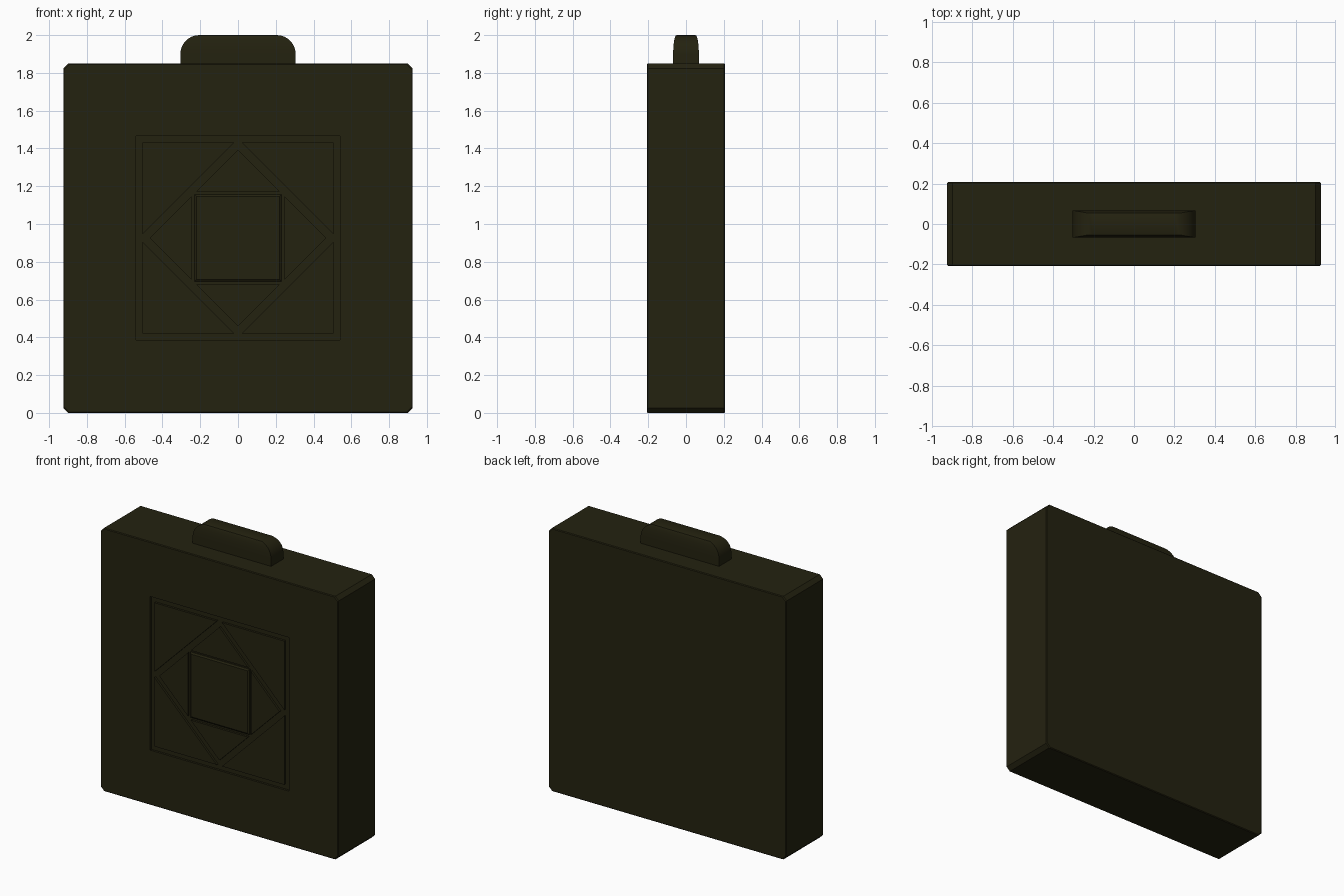
import bpy, bmesh, math

if "Cube" in bpy.data.objects:
    bpy.data.objects.remove(bpy.data.objects["Cube"])

MAT = bpy.data.materials.new("dark olive")
MAT.diffuse_color = (0.0175, 0.0160, 0.0050, 1)
MAT.use_nodes = True
MAT.node_tree.nodes["Principled BSDF"].inputs["Base Color"].default_value = MAT.diffuse_color

HX, HY, H = 0.925, 0.207, 1.85      # body half width, half depth, height
CZ = 0.926                          # centre height of the front pattern
DEPTH = 0.015                       # groove depth


def finish(bm, name):
    bmesh.ops.recalc_face_normals(bm, faces=bm.faces)
    me = bpy.data.meshes.new(name)
    bm.to_mesh(me)
    bm.free()
    me.materials.append(MAT)
    ob = bpy.data.objects.new(name, me)
    bpy.context.collection.objects.link(ob)
    return ob


def loft(bm, rings):
    """Skin rings of equal point count, capped at both ends."""
    rows = [[bm.verts.new(p) for p in r] for r in rings]
    n = len(rows[0])
    for a, b in zip(rows, rows[1:]):
        for i in range(n):
            j = (i + 1) % n
            bm.faces.new((a[i], a[j], b[j], b[i]))
    bm.faces.new(rows[0])
    bm.faces.new(rows[-1])


def prism(bm, pts, y0, y1):
    """Extrude an (x, z) outline around the pattern centre along y."""
    loft(bm, [[(x, y, CZ + z) for x, z in pts] for y in (y0, y1)])


def square(h):
    return [(-h, -h), (h, -h), (h, h), (-h, h)]


# Body: chamfered slab with slightly softened front and back rims
c, r = 0.026, 0.005


def outline(y, inset):
    w, h, k = HX - inset, H / 2 - inset, c
    return [(x, y, H / 2 + z) for x, z in
            [(-w + k, -h), (w - k, -h), (w, -h + k), (w, h - k),
             (w - k, h), (-w + k, h), (-w, h - k), (-w, -h + k)]]


bm = bmesh.new()
loft(bm, [outline(-HY, r), outline(-HY + r, 0), outline(HY - r, 0), outline(HY, r)])
body = finish(bm, "body")

# Square recess in the front
bm = bmesh.new()
prism(bm, square(0.54), -HY - 0.1, -HY + DEPTH)
cutter = finish(bm, "recess_cutter")
cutter.hide_render = True
cutter.hide_viewport = True
mod = body.modifiers.new("recess", 'BOOLEAN')
mod.object = cutter
mod.operation = 'DIFFERENCE'
mod.solver = 'EXACT'

# Flush panels that leave the diamond and square grooves between them
back = -HY + DEPTH + 0.005
bm = bmesh.new()
s, d = 0.505, 0.525 - 0.505
for sx in (-1, 1):
    for sz in (-1, 1):
        prism(bm, [(sx * s, sz * s), (sx * d, sz * s), (sx * s, sz * d)], -HY, back)
finish(bm, "corner_panels")

bm = bmesh.new()
a, b = 0.468, 0.245
for k in range(4):
    co, si = round(math.cos(k * math.pi / 2)), round(math.sin(k * math.pi / 2))
    tri = [(0, a), (-(a - b), b), (a - b, b)]
    prism(bm, [(x * co - z * si, x * si + z * co) for x, z in tri], -HY, back)
finish(bm, "diamond_panels")

# Centre panel with a bevelled rim
bm = bmesh.new()
loft(bm, [[(x, y, CZ + z) for x, z in square(h)]
          for y, h in ((back, 0.23), (-HY + 0.008, 0.23), (-HY, 0.22))])
finish(bm, "centre_panel")

# Handle on top: rounded ends, thinning towards the top
bm = bmesh.new()
levels = [(H - 0.01, 0.305, 0.068)]
N = 8
for i in range(N + 1):
    t = i / N * math.pi / 2
    levels.append((1.90 + 0.1 * math.sin(t), 0.205 + 0.1 * math.cos(t),
                   0.068 - 0.018 * (1 - math.cos(t))))
loft(bm, [[(-x, -y, z), (x, -y, z), (x, y, z), (-x, y, z)] for z, x, y in levels])
handle = finish(bm, "handle")
bpy.context.view_layer.objects.active = handle
handle.select_set(True)
bpy.ops.object.shade_smooth_by_angle(angle=math.radians(30))
